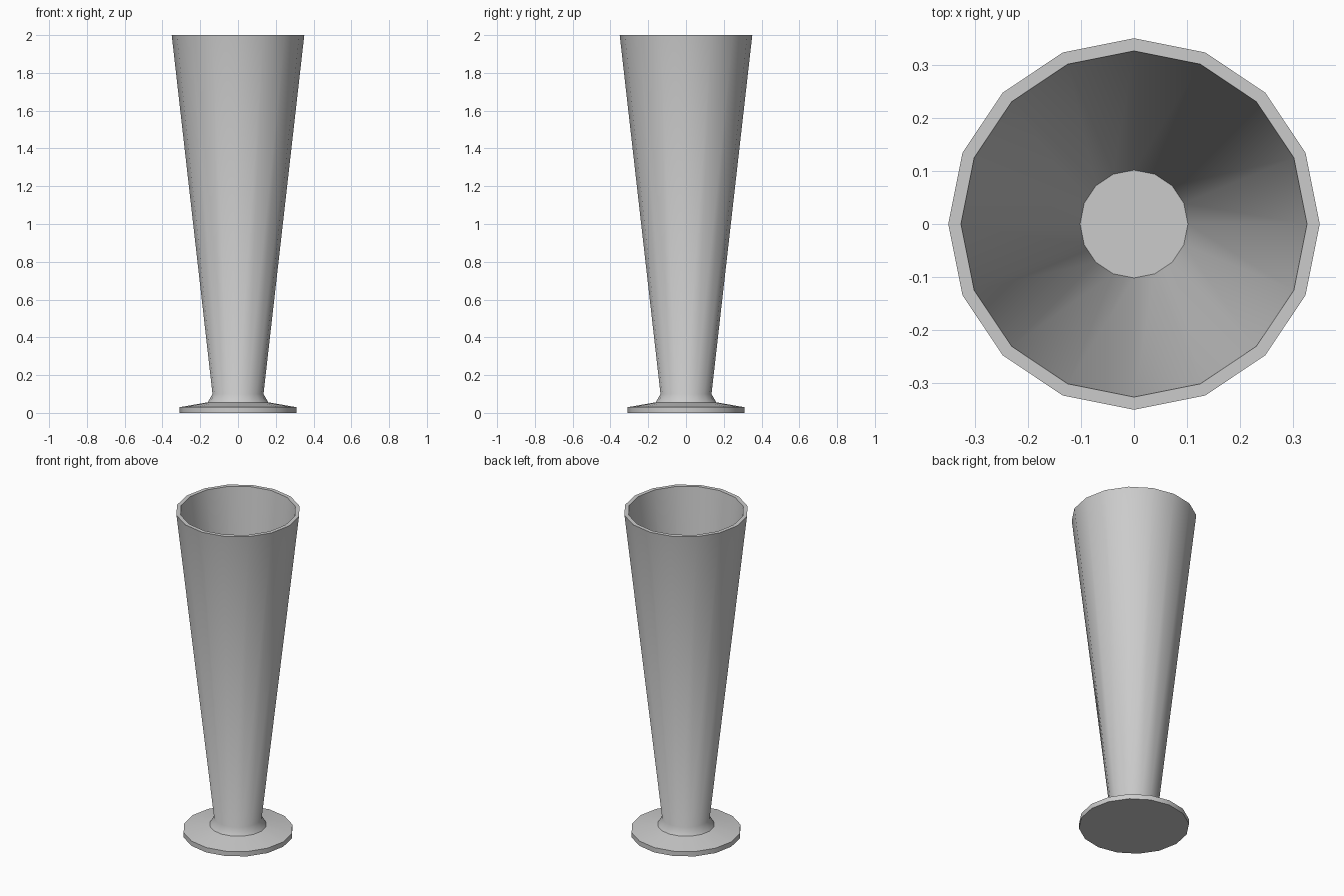
import bpy, bmesh, math

if "Cube" in bpy.data.objects:
    bpy.data.objects.remove(bpy.data.objects["Cube"])

SIDES = 16
# (radius, height): foot, flared collar, outer wall, rim, inner wall, inner floor
PROFILE = [(0.31, 0.0), (0.31, 0.03), (0.16, 0.056), (0.135, 0.10),
           (0.351, 2.0), (0.327, 2.0), (0.102, 0.10)]


def ring(bm, r, z):
    return [bm.verts.new((r * math.cos(2 * math.pi * i / SIDES),
                          r * math.sin(2 * math.pi * i / SIDES), z))
            for i in range(SIDES)]


# Footed glass, lathed from the profile
bm = bmesh.new()
rings = [ring(bm, r, z) for r, z in PROFILE]
for a, b in zip(rings, rings[1:]):
    for i in range(SIDES):
        j = (i + 1) % SIDES
        bm.faces.new((a[i], a[j], b[j], b[i]))
# Underside of the foot and floor of the bowl
bm.faces.new(rings[0][::-1])
bm.faces.new(rings[-1])
bmesh.ops.recalc_face_normals(bm, faces=bm.faces)

mesh = bpy.data.meshes.new("footed_glass")
bm.to_mesh(mesh)
bm.free()
glass = bpy.data.objects.new("footed_glass", mesh)
bpy.context.collection.objects.link(glass)

# Smooth walls, crisp rim and foot edges
bpy.context.view_layer.objects.active = glass
glass.select_set(True)
bpy.ops.object.shade_smooth_by_angle(angle=math.radians(50))
